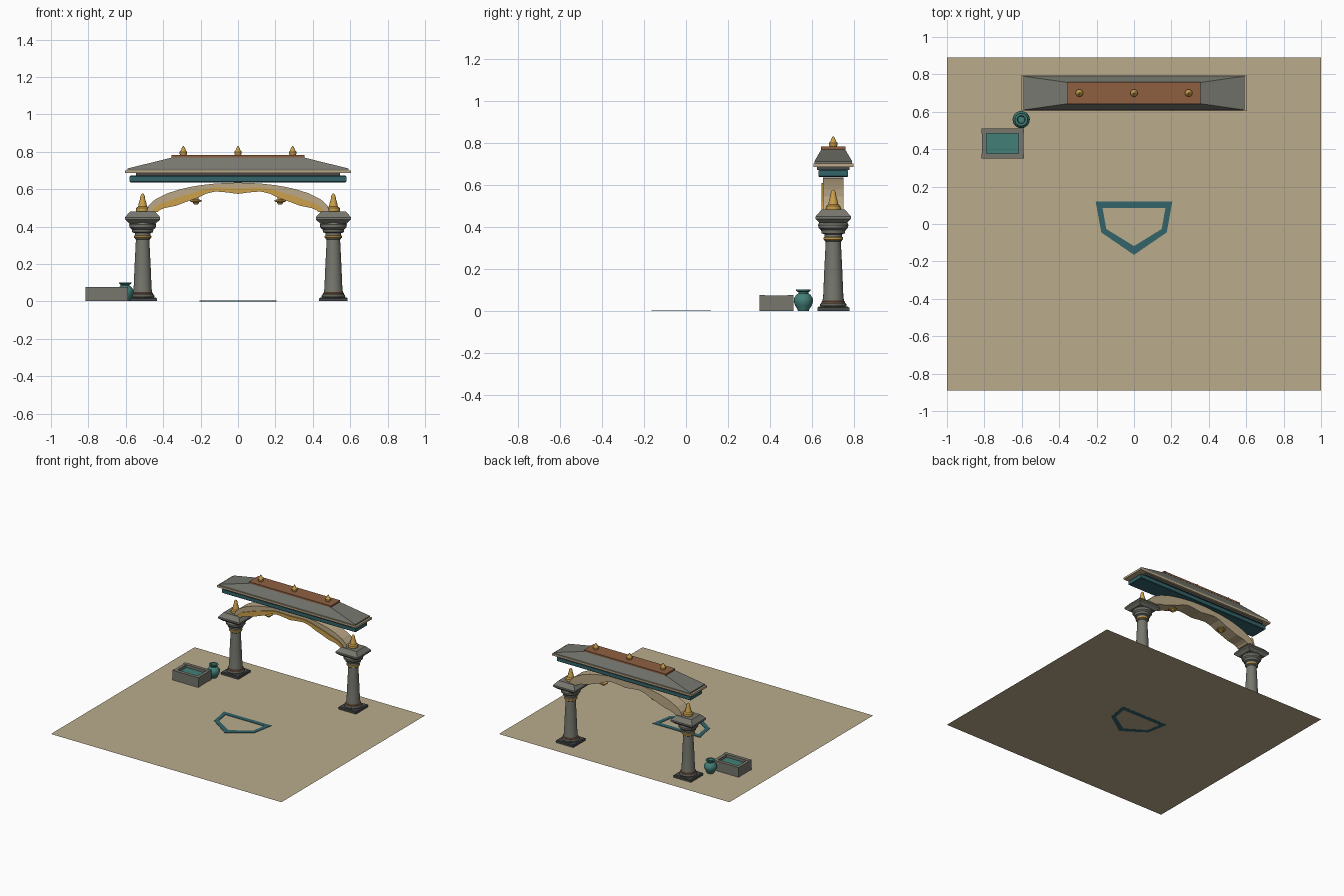
import bpy, bmesh, math

cube = bpy.data.objects.get("Cube")
if cube:
    bpy.data.objects.remove(cube, do_unlink=True)


def material(name, hexcode):
    rgb = [int(hexcode[i:i + 2], 16) / 255 for i in (0, 2, 4)]
    col = [c / 12.92 if c <= 0.04 else ((c + 0.055) / 1.055) ** 2.4 for c in rgb] + [1]
    m = bpy.data.materials.new(name)
    m.use_nodes = True
    m.diffuse_color = col
    for node in m.node_tree.nodes:
        if node.type == 'BSDF_PRINCIPLED':
            node.inputs["Base Color"].default_value = col
    return m


SAND = material("sand", "BAAB8C")
STONE = material("grey stone", "77776F")
DARK = material("dark stone", "464A49")
TEAL = material("deep teal", "32646A")
GLAZE = material("glazed teal", "437F77")
BEIGE = material("pale beige", "BBA987")
GOLD = material("gold", "CBA04C")
BROWN = material("terracotta", "8E6040")


def finish(name, bm, mat, smooth=False):
    bmesh.ops.recalc_face_normals(bm, faces=bm.faces)
    me = bpy.data.meshes.new(name)
    bm.to_mesh(me)
    bm.free()
    me.materials.append(mat)
    if smooth:
        me.shade_smooth()
        me.set_sharp_from_angle(angle=math.radians(35))
    ob = bpy.data.objects.new(name, me)
    bpy.context.collection.objects.link(ob)
    return ob


def loft(name, mat, rings, smooth=False):
    """Skin a stack of vertex rings and cap both ends."""
    bm = bmesh.new()
    loops = [[bm.verts.new(p) for p in ring] for ring in rings]
    n = len(loops[0])
    for a, b in zip(loops, loops[1:]):
        for i in range(n):
            j = (i + 1) % n
            bm.faces.new((a[i], a[j], b[j], b[i]))
    bm.faces.new(loops[0])
    bm.faces.new(loops[-1])
    return finish(name, bm, mat, smooth)


def tier(name, mat, x, y, levels):
    """Rectangular stack; each level is half width, half depth, height."""
    signs = ((-1, -1), (1, -1), (1, 1), (-1, 1))
    return loft(name, mat, [[(x + sx * w, y + sy * d, z) for sx, sy in signs]
                            for w, d, z in levels])


def lathe(name, mat, x, y, profile, n=24):
    """Round part; each profile point is radius, height."""
    turns = [math.tau * i / n for i in range(n)]
    return loft(name, mat, [[(x + r * math.cos(t), y + r * math.sin(t), z) for t in turns]
                            for r, z in profile], True)


def band(name, mat, outer, inner, lo, hi, place, closed=False):
    """Solid strip between two 2D paths, given thickness from lo to hi."""
    bm = bmesh.new()
    rows = [[bm.verts.new(place(*p, t)) for p, t in ((o, lo), (o, hi), (i, hi), (i, lo))]
            for o, i in zip(outer, inner)]
    pairs = list(zip(rows, rows[1:]))
    if closed:
        pairs.append((rows[-1], rows[0]))
    else:
        bm.faces.new(rows[0])
        bm.faces.new(rows[-1])
    for a, b in pairs:
        for k in range(4):
            m = (k + 1) % 4
            bm.faces.new((a[k], a[m], b[m], b[k]))
    return finish(name, bm, mat)


def mirrored(half):
    """Half path ending on the centre line, continued on the other side."""
    return half + [(-x, v) for x, v in reversed(half[:-1])]


Y = 0.70      # gate centre line
BASE = 0.001  # underside of standing parts

# Ground sheet
bm = bmesh.new()
bm.faces.new([bm.verts.new((x, y, 0.0005)) for x, y in
              ((-1, -0.89), (1, -0.89), (1, 0.89), (-1, 0.89))])
finish("ground", bm, SAND)

# Five-sided outline set into the ground
band("ground_outline", TEAL,
     mirrored([(0.205, 0.12), (0.175, -0.045), (0, -0.165)]),
     mirrored([(0.168, 0.085), (0.148, -0.027), (0, -0.118)]),
     0, 0.004, lambda x, y, z: (x, y, z), True)

# Columns with capitals and finials
for side, x in (("left", 0.51), ("right", -0.51)):
    tier(side + "_plinth", DARK, x, Y, [(0.076, 0.076, BASE), (0.076, 0.076, 0.016), (0.07, 0.07, 0.021)])
    lathe(side + "_column", STONE, x, Y, [
        (0.06, 0.02), (0.064, 0.028), (0.06, 0.037), (0.051, 0.04), (0.051, 0.05),
        (0.048, 0.07), (0.043, 0.19), (0.036, 0.33), (0.042, 0.335), (0.042, 0.365),
        (0.055, 0.37), (0.058, 0.385), (0.07, 0.395), (0.072, 0.41), (0.064, 0.425)])
    lathe(side + "_base_ring", BROWN, x, Y, [(0.05, 0.036), (0.056, 0.039), (0.056, 0.045), (0.05, 0.049)])
    lathe(side + "_neck_ring", GOLD, x, Y, [(0.038, 0.336), (0.047, 0.341), (0.047, 0.35), (0.038, 0.355)])
    tier(side + "_capital", STONE, x, Y, [
        (0.072, 0.062, 0.418), (0.094, 0.084, 0.438), (0.094, 0.084, 0.45), (0.066, 0.056, 0.482)])
    lathe(side + "_finial", GOLD, x, Y, [
        (0.034, 0.48), (0.036, 0.488), (0.034, 0.5), (0.024, 0.507), (0.019, 0.53),
        (0.013, 0.55), (0.012, 0.562), (0.008, 0.572), (0.002, 0.577)], 16)

# Scalloped arch with a gilded lower front band
soffit = [(0.43, 0.478), (0.42, 0.488), (0.39, 0.5), (0.33, 0.512), (0.27, 0.535),
          (0.22, 0.552), (0.17, 0.576), (0.12, 0.588), (0.06, 0.583), (0, 0.575)]


def crown(x):
    return (x * 0.49 / 0.43, 0.478 + 0.157 * math.sqrt(max(0, 1 - (x / 0.43) ** 2)))


top_edge = [crown(x) for x, z in soffit]
middle = [((a + c) / 2, (b + d) / 2) for (a, b), (c, d) in zip(top_edge, soffit)]


def upright(x, z, y):
    return (x, y, z)


band("arch", BEIGE, mirrored(top_edge), mirrored(soffit), Y - 0.048, Y + 0.048, upright)
band("arch_gilding", GOLD, mirrored(middle), mirrored(soffit), Y - 0.056, Y - 0.047, upright)

# Hanging drops under the arch
for side, x in (("left", 0.225), ("right", -0.225)):
    lathe(side + "_drop", GOLD, x, Y, [
        (0.006, 0.517), (0.014, 0.522), (0.017, 0.53), (0.031, 0.535), (0.031, 0.541),
        (0.014, 0.546), (0.012, 0.565)], 16)

# Lintel, eaves and hipped roof
tier("lintel", TEAL, 0, Y, [(0.575, 0.065, 0.637), (0.58, 0.07, 0.641), (0.58, 0.07, 0.668), (0.575, 0.065, 0.672)])
tier("lintel_step", DARK, 0, Y, [(0.545, 0.078, 0.67), (0.545, 0.078, 0.687)])
tier("eaves", BEIGE, 0, Y, [(0.605, 0.095, 0.686), (0.605, 0.095, 0.701)])
tier("roof", STONE, 0, Y, [(0.59, 0.09, 0.7), (0.59, 0.09, 0.711), (0.35, 0.056, 0.77)])
tier("ridge_cap", BROWN, 0, Y, [(0.355, 0.058, 0.769), (0.355, 0.058, 0.782)])
for side, x in (("left", 0.292), ("middle", 0), ("right", -0.292)):
    lathe(side + "_roof_finial", GOLD, x, Y, [
        (0.015, 0.78), (0.02, 0.79), (0.02, 0.8), (0.013, 0.808), (0.009, 0.82), (0.002, 0.831)], 16)

# Water trough
tx, ty = -0.702, 0.43
for side, s in (("left", 1), ("right", -1)):
    tier(side + "_trough_end", STONE, tx + s * 0.098, ty,
         [(0.0125, 0.06, BASE), (0.0125, 0.06, 0.075)])
for side, s in (("front", -1), ("back", 1)):
    tier(side + "_trough_wall", STONE, tx, ty + s * 0.067,
         [(0.113, 0.0135, BASE), (0.113, 0.0135, 0.077)])
tier("trough_water", GLAZE, tx, ty, [(0.088, 0.056, BASE), (0.088, 0.056, 0.055)])

# Round jar with an open mouth
lathe("jar", GLAZE, -0.603, 0.558, [
    (0.026, BASE), (0.028, 0.008), (0.039, 0.025), (0.046, 0.045), (0.045, 0.06),
    (0.034, 0.077), (0.024, 0.084), (0.024, 0.09), (0.034, 0.096), (0.034, 0.102),
    (0.022, 0.102), (0.018, 0.085)])
